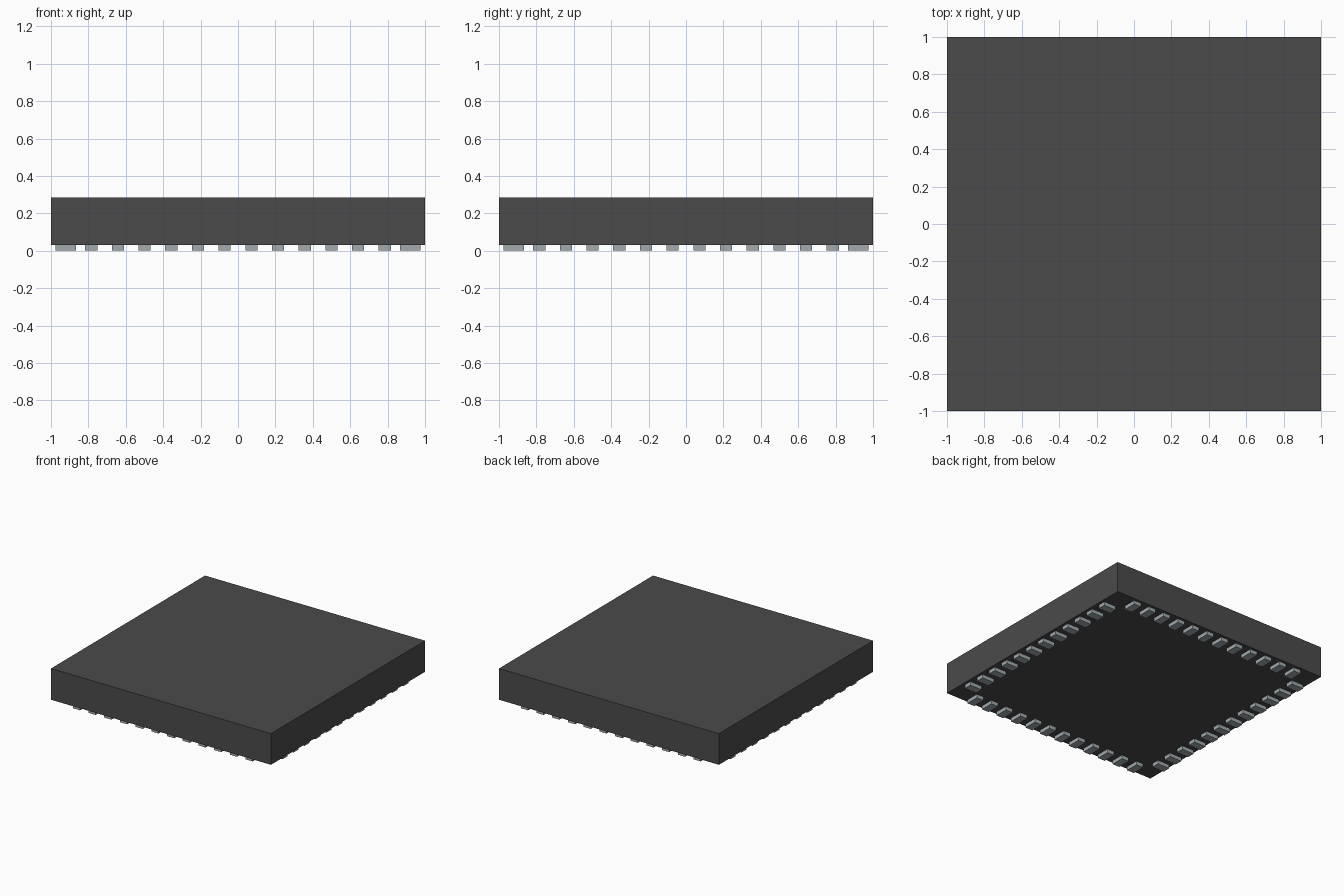
import bpy
import math

cube = bpy.data.objects.get("Cube")
if cube:
    bpy.data.objects.remove(cube, do_unlink=True)


def material(name, rgb):
    mat = bpy.data.materials.new(name)
    mat.use_nodes = True
    color = (*rgb, 1.0)
    mat.diffuse_color = color
    mat.node_tree.nodes["Principled BSDF"].inputs["Base Color"].default_value = color
    return mat


def box(name, center, size, mat, turn=0.0):
    bpy.ops.mesh.primitive_cube_add(size=1, location=center, rotation=(0, 0, turn))
    obj = bpy.context.object
    obj.name = name
    obj.scale = size
    obj.data.materials.append(mat)
    return obj


plastic = material("dark grey plastic", (0.07, 0.07, 0.07))
metal = material("silver metal", (0.36, 0.41, 0.43))

BODY_BOTTOM, BODY_TOP = 0.03, 0.286
PADS, PITCH = 12, 0.1427
PAD_WIDTH, PAD_LENGTH, PAD_CENTER = 0.065, 0.11, 0.922
PAD_TOP = BODY_BOTTOM + 0.003  # slightly sunk into the body

# Square package body
box("package_body", (0, 0, (BODY_BOTTOM + BODY_TOP) / 2),
    (2, 2, BODY_TOP - BODY_BOTTOM), plastic)

# A row of contact pads under each edge
for side, name in enumerate(("front", "left", "back", "right")):
    turn = side * math.pi / 2
    c, s = math.cos(turn), math.sin(turn)
    for i in range(PADS):
        x, y = (i - (PADS - 1) / 2) * PITCH, -PAD_CENTER
        box(f"{name}_contact_pad_{i + 1}",
            (x * c - y * s, x * s + y * c, PAD_TOP / 2),
            (PAD_WIDTH, PAD_LENGTH, PAD_TOP), metal, turn)
